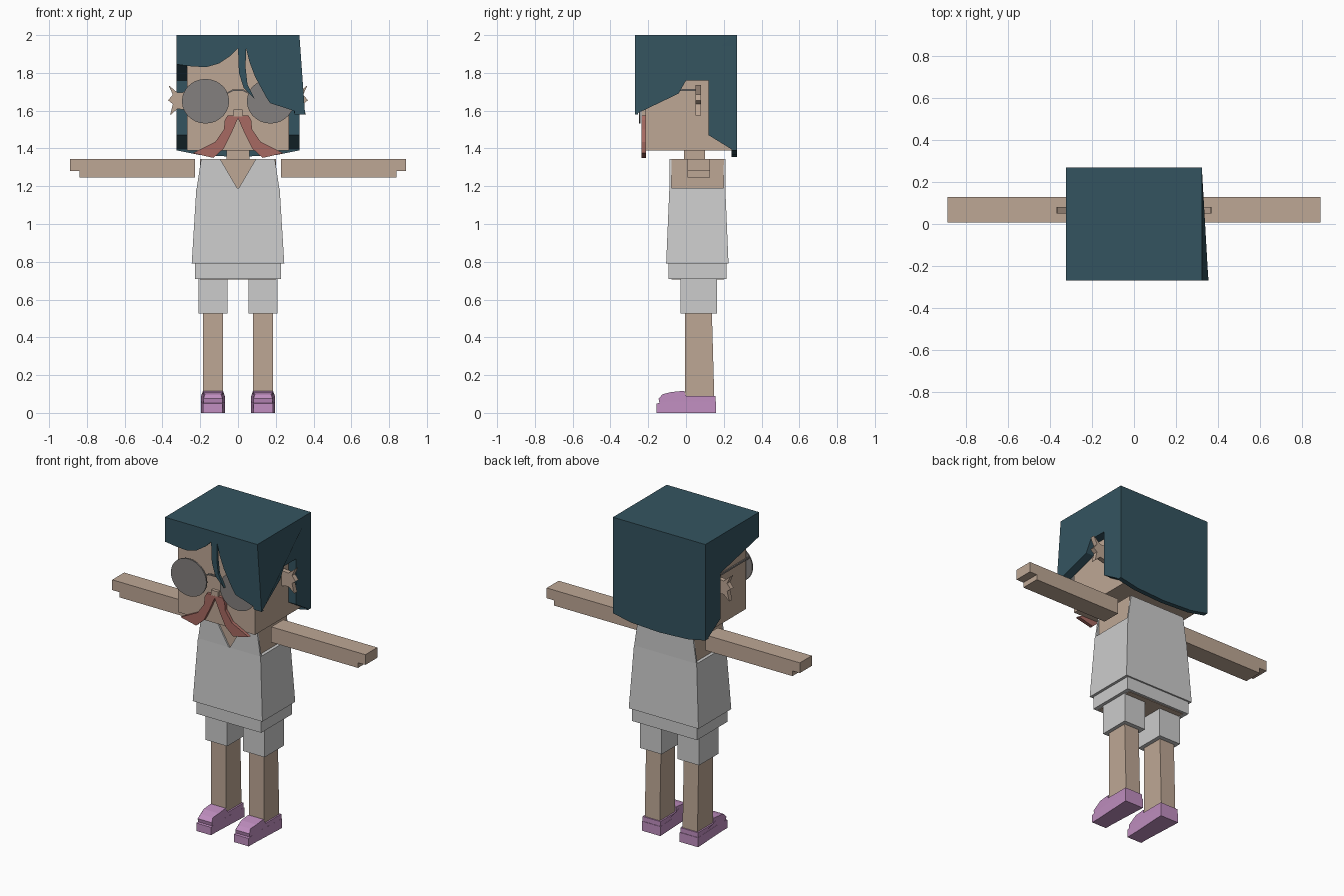
import bpy, bmesh, math
from mathutils import Vector

cube = bpy.data.objects.get("Cube")
if cube:
    bpy.data.objects.remove(cube, do_unlink=True)


def material(name, r, g, b):
    """Flat material from 0-255 display values, stored as linear."""
    def lin(c):
        c /= 255
        return c / 12.92 if c < 0.04 else ((c + 0.055) / 1.055) ** 2.4
    m = bpy.data.materials.new(name)
    m.use_nodes = True
    col = (lin(r), lin(g), lin(b), 1)
    m.diffuse_color = col
    m.node_tree.nodes["Principled BSDF"].inputs["Base Color"].default_value = col
    return m


SKIN = material("skin", 190, 167, 149)
HAIR = material("teal hair", 52, 84, 96)
CLOTH = material("light grey cloth", 204, 204, 204)
LENS = material("grey lens", 132, 128, 126)
RED = material("dusty red", 167, 106, 98)
PINK = material("pink shoe", 193, 143, 193)


def finish(name, bm, mat):
    bmesh.ops.recalc_face_normals(bm, faces=bm.faces)
    me = bpy.data.meshes.new(name)
    bm.to_mesh(me)
    bm.free()
    me.materials.append(mat)
    ob = bpy.data.objects.new(name, me)
    bpy.context.collection.objects.link(ob)
    return ob


def box(name, mat, x, y, z, shape=None):
    """Box from three ranges; shape may move each corner."""
    bm = bmesh.new()
    bmesh.ops.create_cube(bm, size=1)
    for v in bm.verts:
        v.co = Vector(r[0] if c < 0 else r[1] for c, r in zip(v.co, (x, y, z)))
        if shape:
            shape(v.co)
    return finish(name, bm, mat)


def plate(name, mat, outline, axis, a, b, shape=None):
    """Outline extruded along y (points are x, z) or along x (points are y, z)."""
    bm = bmesh.new()
    def place(p, d):
        return (p[0], d, p[1]) if axis == "y" else (d, p[0], p[1])
    face = bm.faces.new([bm.verts.new(place(p, a)) for p in outline])
    new = bmesh.ops.extrude_face_region(bm, geom=[face])["geom"]
    for v in new:
        if isinstance(v, bmesh.types.BMVert):
            v.co["xyz".index(axis)] = b
    if shape:
        for v in bm.verts:
            shape(v.co)
    return finish(name, bm, mat)


def flip(points, s):
    return [(s * p, q) for p, q in points]


# Head, neck and body
box("head", SKIN, (-.27, .27), (-.215, .24), (1.39, 1.95))
box("nose", SKIN, (-.025, .025), (-.235, -.21), (1.57, 1.605))
box("neck", SKIN, (-.06, .06), (-.01, .1), (1.33, 1.4))
box("body", SKIN, (-.2, .2), (-.078, .2), (.706, 1.345))

# Hair: crown, fringe with a loose strand, side panels and back
box("hair_crown", HAIR, (-.325, .325), (-.27, .27), (1.94, 2))
plate("hair_fringe", HAIR, [
    (-.325, 2), (-.325, 1.845), (-.25, 1.835), (-.17, 1.83), (-.1, 1.85),
    (-.04, 1.89), (0, 1.93), (.005, 1.8), (.03, 1.72), (.09, 1.66),
    (.05, 1.74), (.04, 1.83), (.043, 1.93), (.06, 1.86), (.09, 1.78),
    (.15, 1.67), (.17, 1.64), (.355, 1.58), (.325, 2)], "y", -.27, -.253)


def flare(co):
    if co.y < -.2 and co.z < 1.7:
        co.x += .03


BACK_SIDE = [(.12, 1.76), (.12, 1.47), (.25, 1.39), (.25, 2)]
plate("hair_side_left", HAIR, [(-.27, 2), (-.27, 1.58), (-.04, 1.69), (0, 1.76)]
      + BACK_SIDE, "x", .27, .325, flare)
plate("hair_side_right", HAIR, [(-.27, 2), (-.27, 1.845)] + BACK_SIDE,
      "x", -.27, -.325)
plate("hair_back", HAIR, [(-.325, 2), (-.325, 1.39), (-.2, 1.365), (0, 1.355),
                          (.2, 1.365), (.325, 1.39), (.325, 2)], "y", .24, .27)

# Shirt: flared body, then front and back panels leaving the armholes open


def shirt_taper(co):
    if co.z > 1:
        co.x *= .9
        co.y = -.088 if co.y < 0 else .208


box("shirt_body", CLOTH, (-.245, .245), (-.105, .225), (.79, 1.19), shirt_taper)
NECKLINE = [(-.22, 1.18), (-.195, 1.345), (-.095, 1.345), (0, 1.183),
            (.095, 1.345), (.195, 1.345), (.22, 1.18)]
plate("shirt_front", CLOTH, NECKLINE, "y", -.088, -.076)
plate("shirt_back", CLOTH, [p for p in NECKLINE if p[0]], "y", .198, .208)
box("shorts_waist", CLOTH, (-.228, .228), (-.093, .215), (.71, .79))

# Glasses bridge
plate("glasses_bridge", LENS, [(-.055, 1.69), (-.03, 1.703), (.03, 1.703), (.055, 1.69),
                               (.055, 1.698), (.03, 1.711), (-.03, 1.711), (-.055, 1.698)],
      "y", -.25, -.24)

EAR = [(.26, 1.7), (.32, 1.695), (.368, 1.735), (.345, 1.685), (.37, 1.655),
       (.345, 1.635), (.36, 1.575), (.32, 1.61), (.26, 1.6)]
MOUSTACHE = [(0, 1.575), (.055, 1.575), (.07, 1.55), (.075, 1.5), (.12, 1.435),
             (.24, 1.375), (.13, 1.35), (.075, 1.4), (.035, 1.48), (0, 1.56)]
ARM = [(.228, 1.345), (.89, 1.345), (.89, 1.28), (.838, 1.28), (.838, 1.247), (.228, 1.247)]
SHOE_UPPER = [(-.14, .05), (-.145, .075), (-.125, .098), (-.08, .11), (-.01, .117),
              (0, .09), (.157, .09), (.157, .05)]


def heel(co):
    if co.y > 0 and co.z < .3:
        co.y += .015


# Paired parts
for side, s in (("left", 1), ("right", -1)):
    def span(a, b):
        return tuple(sorted((s * a, s * b)))

    plate(side + "_ear", SKIN, flip(EAR, s), "y", .05, .08)
    plate(side + "_moustache", RED, flip(MOUSTACHE, s), "y", -.235, -.213)
    plate(side + "_arm", SKIN, flip(ARM, s), "y", .008, .128)
    oval = [(s * .172 + .125 * math.cos(i * math.tau / 28),
             1.65 + .118 * math.sin(i * math.tau / 28)) for i in range(28)]
    plate(side + "_lens", LENS, oval, "y", -.25, -.241)
    box(side + "_temple", LENS, span(.271, .279), (-.245, .05), (1.705, 1.715))
    box(side + "_shorts_leg", CLOTH, span(.055, .208), (-.03, .165), (.525, .715))
    box(side + "_leg", SKIN, span(.08, .185), (-.005, .135), (.07, .6), heel)

    # Shoe: sole with clipped toe corners and a narrowing upper
    def clip_toe(co):
        if co.y < -.1:
            co.x += (s * .132 - co.x) * .2

    sole = [(.16, 0), (-.1, 0), (-.155, 0), (-.155, .05), (-.1, .06), (.16, .06)]
    plate(side + "_shoe_sole", PINK, sole, "x", s * .068, s * .197, clip_toe)

    def narrow(co):
        if co.z > .095:
            co.x += (s * .132 - co.x) * .15
        clip_toe(co)

    plate(side + "_shoe_upper", PINK, SHOE_UPPER, "x", s * .07, s * .195, narrow)
